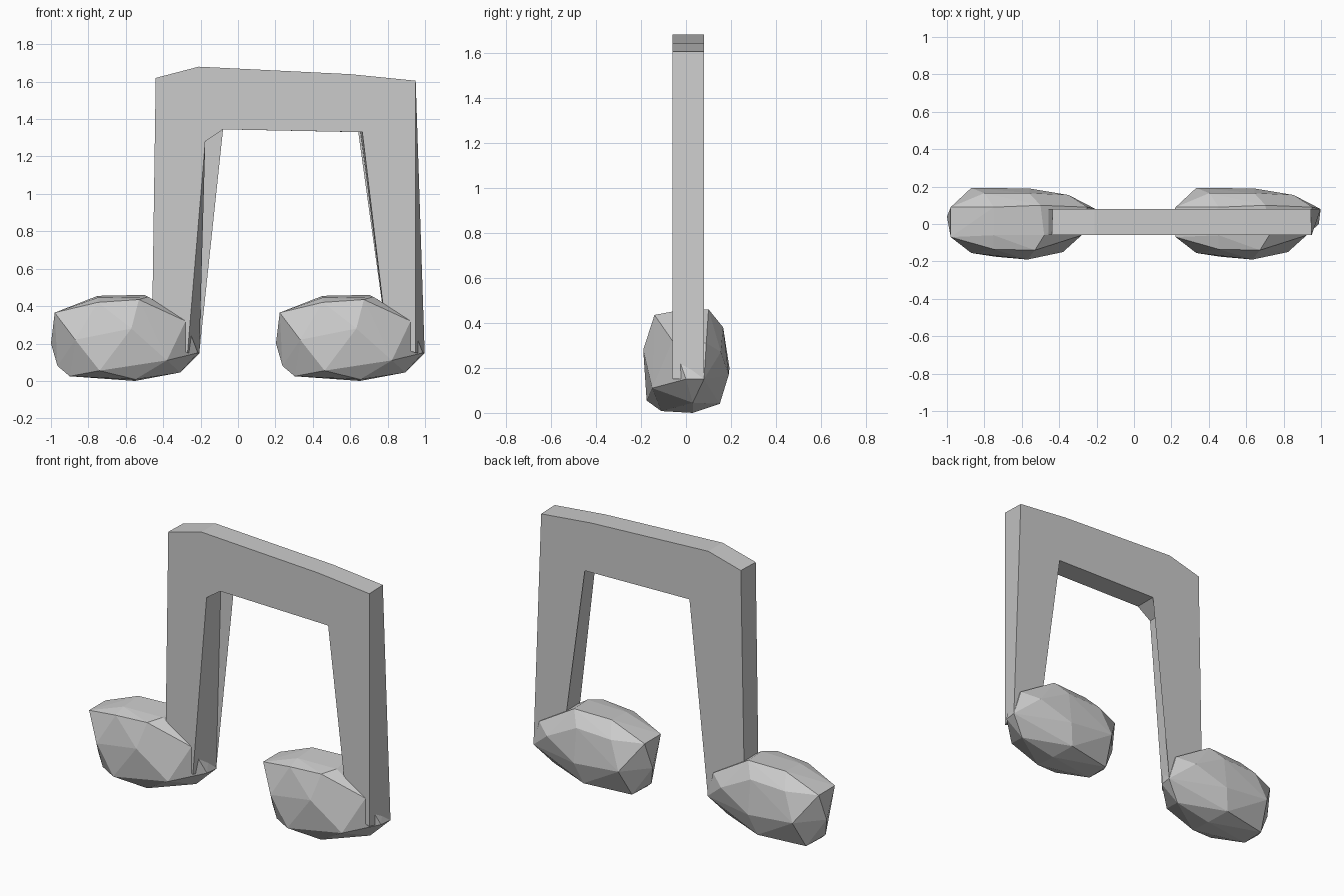
import bpy, bmesh

if "Cube" in bpy.data.objects:
    bpy.data.objects.remove(bpy.data.objects["Cube"])


def finish(bm, name):
    bmesh.ops.recalc_face_normals(bm, faces=bm.faces[:])
    me = bpy.data.meshes.new(name)
    bm.to_mesh(me)
    bm.free()
    ob = bpy.data.objects.new(name, me)
    bpy.context.collection.objects.link(ob)
    return ob


# Faceted note heads: convex pebbles, the same shape used twice
HEAD = [
    # front
    (-.98, -.07, .365), (-.75, -.135, .42), (-.53, -.14, .435),
    (-.57, -.19, .28), (-.87, -.155, .22), (-.74, -.175, .055),
    (-.38, -.15, .11), (-.28, -.06, .32),
    # underside
    (-.90, -.05, .025), (-.55, -.11, .008), (-.55, .03, 0),
    (-.31, .03, .045), (-.90, .10, .03), (-.60, .15, .04),
    # left end and top
    (-1.0, .04, .20), (-.965, 0, .08), (-.98, .09, .365),
    (-.75, .09, .455), (-.50, .10, .46), (-.75, -.06, .445), (-.48, -.06, .45),
    # back and right end
    (-.87, .193, .20), (-.56, .19, .17), (-.56, .165, .38), (-.80, .165, .37),
    (-.35, .155, .27), (-.205, .08, .15), (-.215, 0, .15), (-.25, .09, .31),
]


def note_head(name, dx):
    bm = bmesh.new()
    for x, y, z in HEAD:
        bm.verts.new((x + dx, y, z))
    res = bmesh.ops.convex_hull(bm, input=bm.verts[:])
    loose = [v for v in bm.verts if not v.link_faces]
    bmesh.ops.delete(bm, geom=loose, context='VERTS')
    finish(bm, name)


note_head("left_note_head", 0)
note_head("right_note_head", 1.203)

# Stems and beam: one arch outline, (front x, back x, z)
ARCH = [
    (-.46, -.46, .25), (-.44, -.435, 1.62), (-.21, -.21, 1.68),
    (.60, .60, 1.64), (.95, .945, 1.605), (.95, .998, .15),
    (.80, .80, .20), (.665, .655, 1.33), (-.08, -.08, 1.345),
    (-.175, -.175, 1.28), (-.27, -.207, .15),
]
bm = bmesh.new()
front = [bm.verts.new((f, -.06, z)) for f, b, z in ARCH]
back = [bm.verts.new((b, .08, z)) for f, b, z in ARCH]
bm.faces.new(front)
bm.faces.new(back[::-1])
n = len(ARCH)
for i in range(n):
    j = (i + 1) % n
    bm.faces.new((front[i], back[i], back[j], front[j]))
bmesh.ops.triangulate(bm, faces=[f for f in bm.faces if len(f.verts) > 4])
finish(bm, "stems_and_beam")
